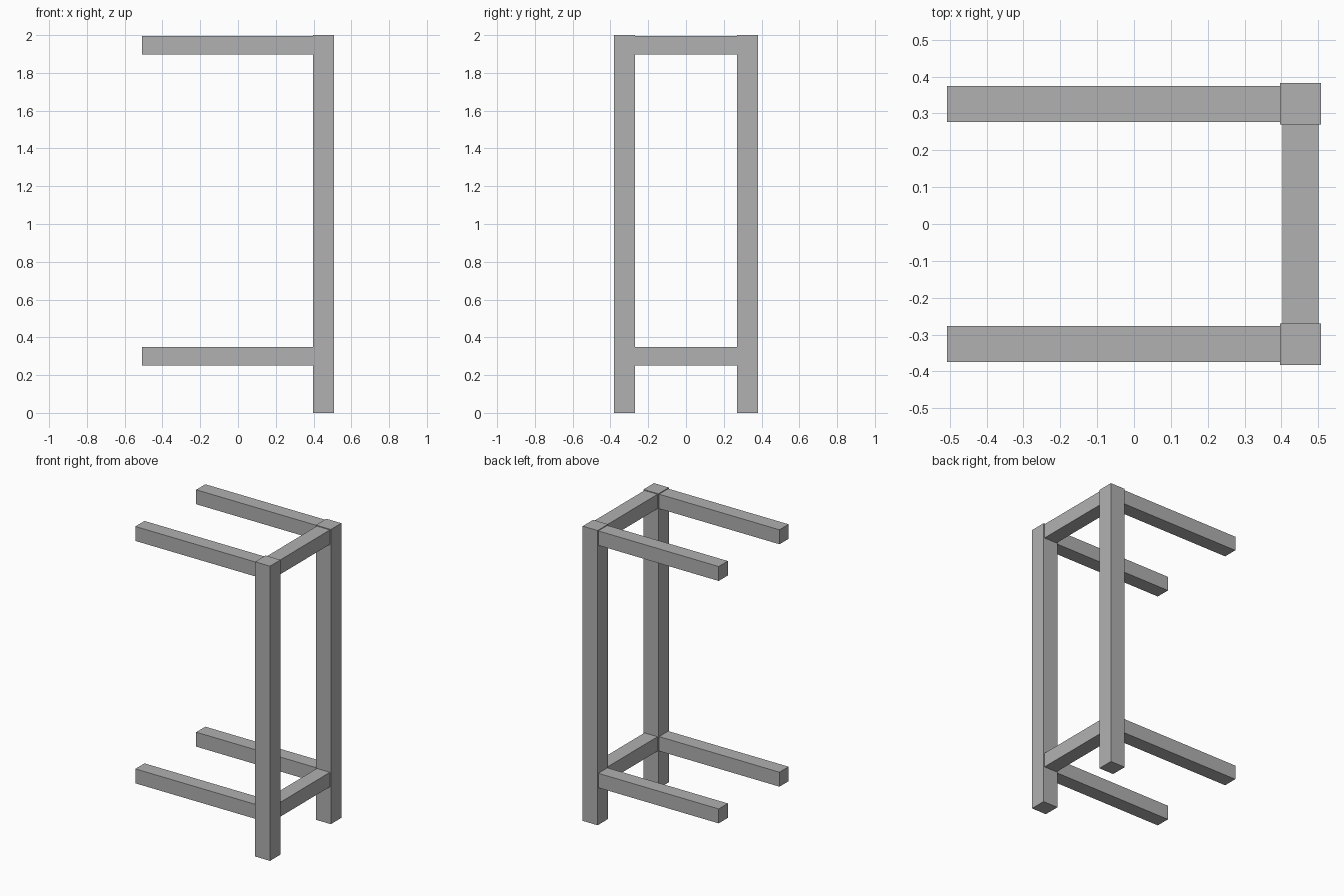
import bpy

if "Cube" in bpy.data.objects:
    bpy.data.objects.remove(bpy.data.objects["Cube"])

POST, RAIL = 0.112, 0.098     # square section sizes
PX, PY = 0.452, 0.326         # post centre
X_END = -0.508                # free end of the side rails
RAIL_Z = {"lower": 0.301, "upper": 1.946}

# Dark grey finish shared by every part
grey = bpy.data.materials.new("dark_grey")
grey.diffuse_color = (0.44, 0.44, 0.44, 1)
grey.use_nodes = True
grey.node_tree.nodes["Principled BSDF"].inputs["Base Color"].default_value = grey.diffuse_color


def box(name, lo, hi):
    """Axis-aligned box between two corners."""
    bpy.ops.mesh.primitive_cube_add(size=1, location=[(a + b) / 2 for a, b in zip(lo, hi)])
    ob = bpy.context.object
    ob.name = name
    ob.scale = [b - a for a, b in zip(lo, hi)]
    bpy.ops.object.transform_apply(location=False, rotation=False, scale=True)
    ob.data.materials.append(grey)
    return ob


p, r = POST / 2, RAIL / 2

for side, s in (("front", -1), ("back", 1)):
    y = s * PY
    # Upright post
    box(f"{side}_post", (PX - p, y - p, 0), (PX + p, y + p, 2))
    # Long rails running out from the post
    for level, z in RAIL_Z.items():
        box(f"{side}_{level}_side_rail", (X_END, y - r, z - r), (PX - p, y + r, z + r))

# Short rails joining the two posts
for level, z in RAIL_Z.items():
    box(f"{level}_cross_rail", (PX - r, -PY + p, z - r), (PX + r, PY - p, z + r))
